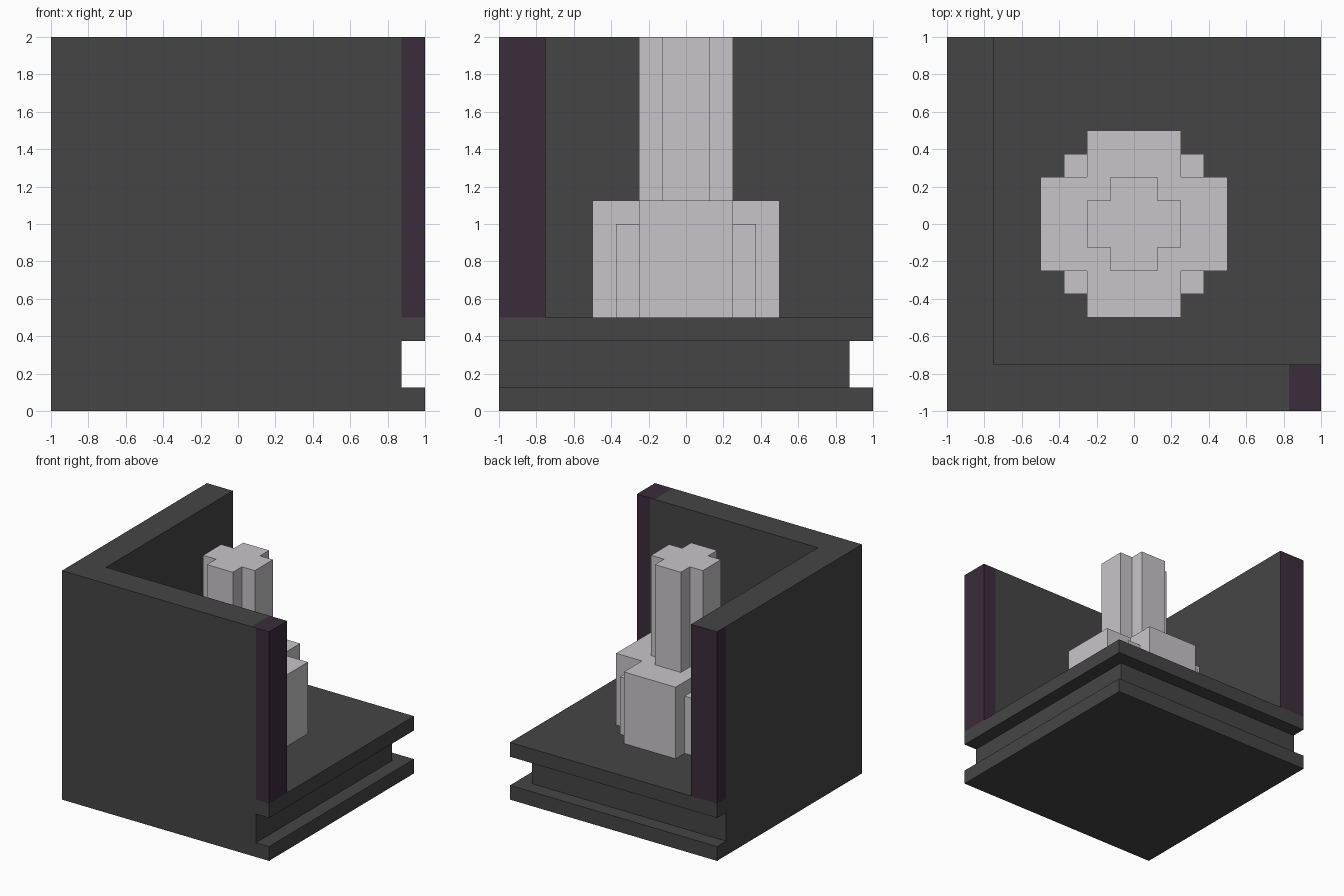
import bpy, bmesh
from mathutils import Vector

if "Cube" in bpy.data.objects:
    bpy.data.objects.remove(bpy.data.objects["Cube"])


def material(name, rgb):
    m = bpy.data.materials.new(name)
    m.diffuse_color = (*rgb, 1)
    m.use_nodes = True
    m.node_tree.nodes["Principled BSDF"].inputs["Base Color"].default_value = m.diffuse_color
    return m


DARK = material("dark grey", (0.06, 0.06, 0.06))
PURPLE = material("dark purple", (0.045, 0.025, 0.045))
LIGHT = material("light grey", (0.58, 0.56, 0.58))


def prism(name, outline, z0, z1, mats, cuts=(), rule=None):
    """Extrude a counter-clockwise outline from z0 to z1, cut it, colour it by rule."""
    bm = bmesh.new()
    base = bm.faces.new([bm.verts.new((x, y, z0)) for x, y in outline])
    top = bmesh.ops.extrude_face_region(bm, geom=[base], use_keep_orig=True)["geom"]
    for v in top:
        if isinstance(v, bmesh.types.BMVert):
            v.co.z = z1
    bmesh.ops.recalc_face_normals(bm, faces=bm.faces[:])
    for co, no in cuts:
        bmesh.ops.bisect_plane(bm, geom=bm.verts[:] + bm.edges[:] + bm.faces[:],
                               plane_co=co, plane_no=no)
    bm.normal_update()
    if rule:
        for f in bm.faces:
            f.material_index = int(rule(f.calc_center_median(), f.normal))
    me = bpy.data.meshes.new(name)
    bm.to_mesh(me)
    bm.free()
    for m in mats:
        me.materials.append(m)
    ob = bpy.data.objects.new(name, me)
    bpy.context.collection.objects.link(ob)
    return ob


def rect(x0, y0, x1, y1):
    return [(x0, y0), (x1, y0), (x1, y1), (x0, y1)]


def cross(a, b):
    """Plus-shaped outline: arms reach a, half width b."""
    return [(b, -a), (b, -b), (a, -b), (a, b), (b, b), (b, a),
            (-b, a), (-b, b), (-a, b), (-a, -b), (-b, -b), (-b, -a)]


# Base: two slabs with a core set back on the right and rear sides
prism("base_lower_slab", rect(-1, -1, 1, 1), 0, 0.125, [DARK])
prism("base_core", rect(-1, -1, 0.875, 0.875), 0.125, 0.375, [DARK])
prism("base_upper_slab", rect(-1, -1, 1, 1), 0.375, 0.5, [DARK])


# Corner wall with purple trim at both free ends
def trim(c, n):
    if abs(n.z) > 0.5:
        return n.z > 0 and c.x > 0.83
    if n.x > 0.5:
        return c.x > 0.9
    if n.x < -0.5:
        return c.y > 0.875
    return c.x > 0.875 or c.y > 0.9


prism("corner_wall",
      [(-1, -1), (1, -1), (1, -0.75), (-0.75, -0.75), (-0.75, 1), (-1, 1)],
      0.5, 2, [DARK, PURPLE],
      cuts=[(Vector((0.83, 0, 0)), Vector((1, 0, 0))),
            (Vector((0.875, 0, 0)), Vector((1, 0, 0))),
            (Vector((0, 0.875, 0)), Vector((0, 1, 0)))],
      rule=trim)

# Column: stepped pedestal and plus-shaped shaft
prism("pedestal_cross", cross(0.5, 0.25), 0.5, 1.125, [LIGHT])
prism("pedestal_corners", rect(-0.375, -0.375, 0.375, 0.375), 0.5, 1.0, [LIGHT])
prism("column_shaft", cross(0.25, 0.125), 1.125, 2, [LIGHT])
